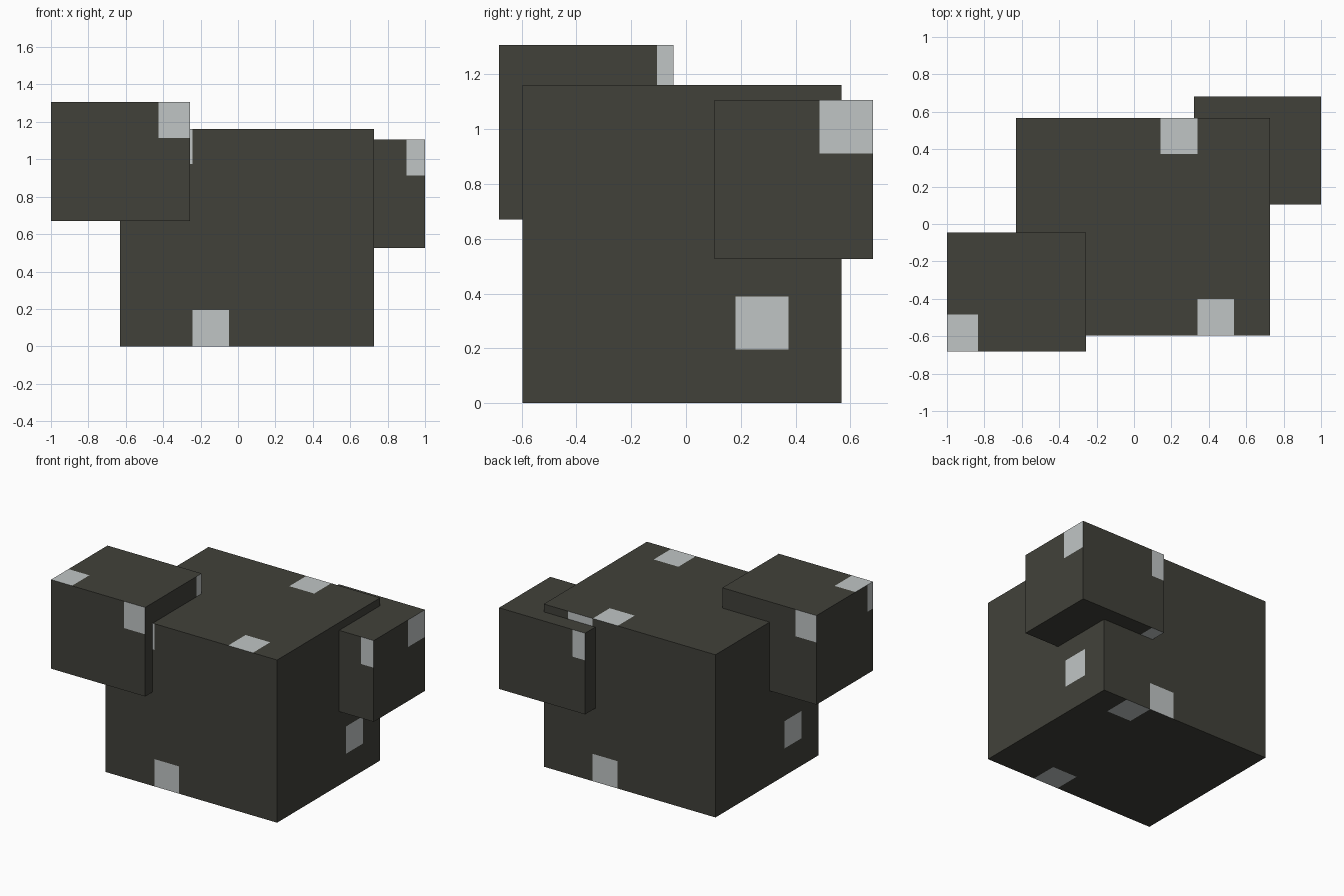
import bpy, bmesh
from mathutils import Vector

if "Cube" in bpy.data.objects:
    bpy.data.objects.remove(bpy.data.objects["Cube"])


def material(name, rgb):
    m = bpy.data.materials.new(name)
    m.diffuse_color = (*rgb, 1)
    m.use_nodes = True
    m.node_tree.nodes["Principled BSDF"].inputs["Base Color"].default_value = m.diffuse_color
    return m


DARK = material("dark_stone", (0.053, 0.053, 0.042))
LIGHT = material("pale_grey", (0.53, 0.56, 0.56))


def block(name, lo, hi, patches):
    """Box with pale rectangles cut into its sides.
    Each patch: axis, sign, then ranges along the two other axes."""
    bm = bmesh.new()
    bmesh.ops.create_cube(bm, size=1)
    for v in bm.verts:
        v.co = [lo[i] if v.co[i] < 0 else hi[i] for i in range(3)]

    def side(axis, sign):
        bm.normal_update()
        return [f for f in bm.faces if f.normal[axis] * sign > 0.9]

    # cut the patch outlines
    for axis, sign, *spans in patches:
        others = [i for i in range(3) if i != axis]
        for i, span in zip(others, spans):
            for value in span:
                if not lo[i] + 0.004 < value < hi[i] - 0.004:
                    continue
                faces = side(axis, sign)
                geom = set(faces)
                for f in faces:
                    geom.update(f.edges, f.verts)
                co, no = Vector((0, 0, 0)), Vector((0, 0, 0))
                co[i], no[i] = value, 1
                bmesh.ops.bisect_plane(bm, geom=list(geom), dist=1e-5,
                                       plane_co=co, plane_no=no)
    # colour the faces that lie inside a patch
    for axis, sign, *spans in patches:
        others = [i for i in range(3) if i != axis]
        for f in side(axis, sign):
            c = f.calc_center_median()
            if all(a < c[i] < b for i, (a, b) in zip(others, spans)):
                f.material_index = 1
    me = bpy.data.meshes.new(name)
    bm.to_mesh(me)
    bm.free()
    me.materials.append(DARK)
    me.materials.append(LIGHT)
    ob = bpy.data.objects.new(name, me)
    bpy.context.collection.objects.link(ob)


X, Y, Z = 0, 1, 2

# Large central block
low, high, mid = (0, 0.195), (0.975, 1.162), (0.195, 0.39)
block("main_block", (-0.63, -0.597, 0), (0.727, 0.567, 1.162), [
    (Y, -1, (-0.243, -0.047), low),
    (Y, -1, (-0.437, -0.243), high),
    (Y, 1, (0.143, 0.34), low),
    (Y, 1, (0.34, 0.535), high),
    (X, 1, (0.18, 0.375), mid),
    (X, -1, (-0.405, -0.21), mid),
    (Z, 1, (0.143, 0.34), (0.375, 0.567)),
    (Z, 1, (0.34, 0.535), (-0.597, -0.4)),
    (Z, -1, (0.34, 0.535), (0.37, 0.567)),
    (Z, -1, (0.143, 0.34), (-0.597, -0.405)),
])

# Upper block on the front left corner
top = (1.115, 1.307)
block("front_left_block", (-1, -0.682, 0.671), (-0.256, -0.045, 1.307), [
    (Y, -1, (-0.425, -0.256), top),
    (Y, 1, (-1, -0.835), top),
    (X, 1, (-0.105, -0.045), top),
    (X, -1, (-0.682, -0.622), top),
    (Z, 1, (-1, -0.835), (-0.682, -0.485)),
    (Z, -1, (-1, -0.835), (-0.24, -0.045)),
])

# Smaller block on the back right corner
top = (0.912, 1.106)
block("back_right_block", (0.32, 0.104, 0.526), (1, 0.682, 1.106), [
    (Y, -1, (0.9, 1), top),
    (Y, 1, (0.32, 0.42), top),
    (X, 1, (0.488, 0.682), top),
    (X, -1, (0.104, 0.298), top),
    (Z, 1, (0.32, 0.42), (0.104, 0.298)),
    (Z, -1, (0.32, 0.42), (0.488, 0.682)),
])
